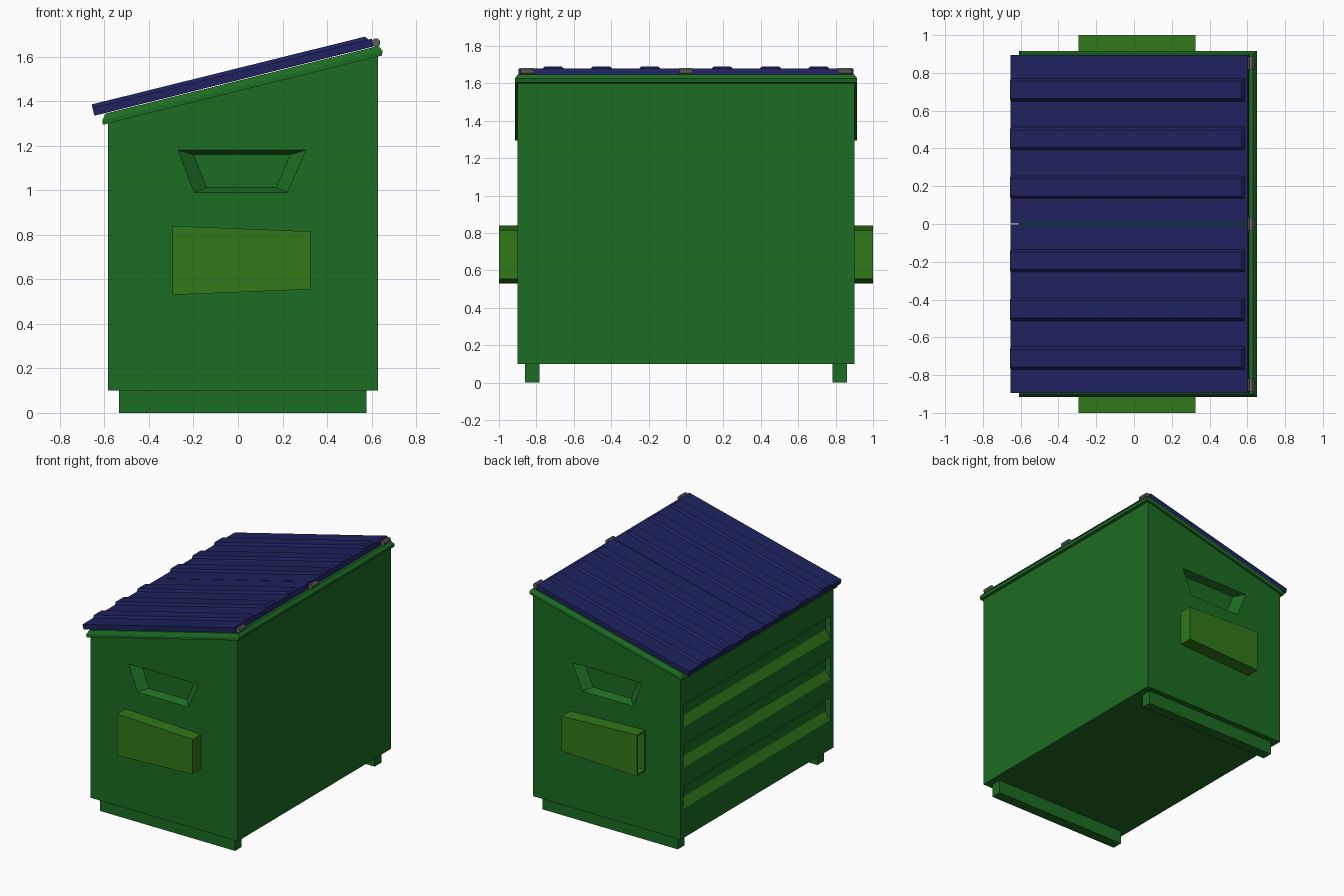
import bpy, bmesh, math
from mathutils import Matrix, Vector

if "Cube" in bpy.data.objects:
    bpy.data.objects.remove(bpy.data.objects["Cube"])


def material(name, rgb):
    m = bpy.data.materials.new(name)
    m.diffuse_color = (*rgb, 1)
    m.use_nodes = True
    m.node_tree.nodes["Principled BSDF"].inputs["Base Color"].default_value = m.diffuse_color
    return m


GREEN = material("green_paint", (0.012, 0.15, 0.016))
OLIVE = material("olive_paint", (0.03, 0.19, 0.01))
NAVY = material("navy_plastic", (0.013, 0.016, 0.11))
STEEL = material("dark_steel", (0.12, 0.11, 0.11))

SLOPE = 0.248
ANGLE = math.atan(SLOPE)


def top_z(x):
    return 1.335 + SLOPE * (x + 0.645)


def loft(bm, loops):
    """Closed solid through equal-length loops, capped at both ends."""
    rings = [[bm.verts.new(p) for p in loop] for loop in loops]
    n = len(rings[0])
    for a, b in zip(rings, rings[1:]):
        for i in range(n):
            j = (i + 1) % n
            bm.faces.new((a[i], a[j], b[j], b[i]))
    bm.faces.new(rings[0])
    bm.faces.new(rings[-1])


def make(name, solids, mat, matrix=None):
    bm = bmesh.new()
    for loops in solids:
        loft(bm, loops)
    bmesh.ops.recalc_face_normals(bm, faces=bm.faces[:])
    mesh = bpy.data.meshes.new(name)
    bm.to_mesh(mesh)
    bm.free()
    ob = bpy.data.objects.new(name, mesh)
    bpy.context.collection.objects.link(ob)
    mesh.materials.append(mat)
    if matrix:
        ob.matrix_world = matrix
    return ob


def rect(x0, x1, y0, y1, z):
    """Rectangle in plan; z may be a number or a function of x."""
    f = z if callable(z) else (lambda x: z)
    return [(x, y, f(x)) for x, y in ((x0, y0), (x1, y0), (x1, y1), (x0, y1))]


def box(x0, x1, y0, y1, z0, z1):
    return [rect(x0, x1, y0, y1, z0), rect(x0, x1, y0, y1, z1)]


# Body with sloping top
body = make("body", [[rect(-0.585, 0.628, -0.9, 0.9, 0.1),
                      rect(-0.585, 0.628, -0.9, 0.9, lambda x: top_z(x) - 0.02)]], GREEN)

# Recesses pressed into the body: side pockets and long wall grooves
cuts = []
outer = [(-0.27, 1.18), (0.305, 1.18), (0.222, 0.99), (-0.197, 0.99)]
inner = [(-0.20, 1.16), (0.235, 1.16), (0.172, 1.012), (-0.14, 1.012)]
for s in (-1, 1):
    cuts.append([[(x, s * y, z) for x, z in pts]
                 for pts, y in ((inner, 0.845), (outer, 0.9), (outer, 0.95))])
for z in (0.318, 0.622, 0.925):
    def groove(x, y, lo, hi):
        return [(x, -y, lo), (x, y, lo), (x, y, hi), (x, -y, hi)]
    cuts.append([groove(-0.55, 0.855, z + 0.06, z + 0.15),
                 groove(-0.585, 0.865, z, z + 0.165),
                 groove(-0.64, 0.865, z, z + 0.165)])
cutter = make("recess_cutter", cuts, GREEN)
cutter.hide_render = True
mod = body.modifiers.new("recesses", "BOOLEAN")
mod.operation = "DIFFERENCE"
mod.solver = "EXACT"
mod.object = cutter
bpy.context.view_layer.objects.active = body
bpy.ops.object.modifier_apply(modifier=mod.name)
bpy.data.objects.remove(cutter)

# Olive sloping sill of each wall groove
body.data.materials.clear()
body.data.materials.append(GREEN)
body.data.materials.append(OLIVE)
for p in body.data.polygons:
    sill = -0.584 < p.center.x < -0.551 and p.normal.z > 0.2
    p.material_index = 1 if sill else 0

# Rim with chamfered upper edge
make("top_rim", [[
    rect(-0.607, 0.646, -0.915, 0.915, lambda x: top_z(x) - 0.05),
    rect(-0.61, 0.65, -0.915, 0.915, lambda x: top_z(x) - 0.03),
    rect(-0.595, 0.63, -0.9, 0.9, lambda x: top_z(x) - 0.003)]], GREEN)

# Skids and fork sleeves (open at the low side) on both ends
for s, side in ((-1, "front"), (1, "back")):
    make(side + "_skid", [box(-0.535, 0.578, *sorted((s * 0.782, s * 0.86)), 0, 0.1)], GREEN)

    def section(x, y0, y1, inset):
        t = (x + 0.295) / 0.62
        lo, hi = 0.53 + 0.025 * t + inset, 0.84 - 0.025 * t - inset
        return [(x, s * y0, lo), (x, s * y1, lo), (x, s * y1, hi), (x, s * y0, hi)]
    make(side + "_fork_sleeve", [[
        section(0.325, 0.9, 1.0, 0), section(-0.295, 0.9, 1.0, 0),
        section(-0.295, 0.91, 0.983, 0.016), section(0.305, 0.91, 0.983, 0.016)]], OLIVE)

# Two lid halves with raised ribs, built flat then tilted
tilt = Matrix.Translation((-0.645, 0, 1.335)) @ Matrix.Rotation(-ANGLE, 4, "Y")
for s, side in ((-1, "front"), (1, "back")):
    make(side + "_lid", [box(0, 1.292, *sorted((s * 0.002, s * 0.896)), 0, 0.036)], NAVY, tilt)
    ribs = []
    for c in (0.194, 0.452, 0.71):
        ribs.append([rect(0, 1.278, s * c - 0.062, s * c + 0.062, 0.034),
                     rect(0, 1.265, s * c - 0.046, s * c + 0.046, 0.052)])
    make(side + "_lid_ribs", ribs, NAVY, tilt)

# Hinge barrels along the high edge
for i, y in enumerate((-0.85, 0, 0.85)):
    ring = [(0.62 + 0.02 * math.cos(math.pi * (k + 0.5) / 4),
             1.663 + 0.02 * math.sin(math.pi * (k + 0.5) / 4)) for k in range(8)]
    make(f"hinge_{i + 1}", [[[(x, y + d, z) for x, z in ring] for d in (-0.036, 0.036)]], STEEL)
